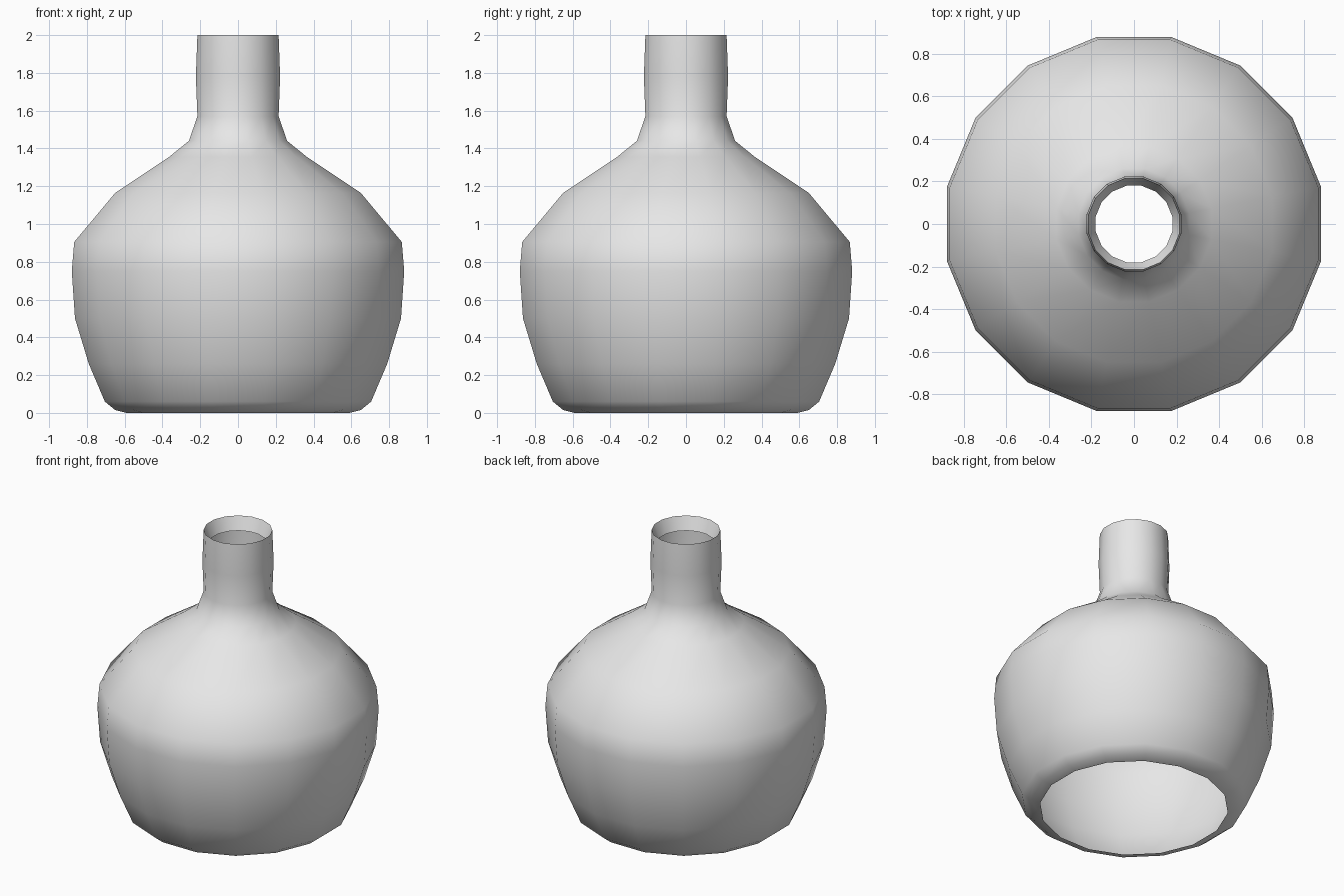
import bpy, bmesh, math

cube = bpy.data.objects.get("Cube")
if cube:
    bpy.data.objects.remove(cube, do_unlink=True)

SIDES = 16
STRETCH = 1 / math.cos(math.pi / SIDES)   # flat-to-flat half width -> corner radius

# Half profile (half width, height): open base, body, shoulder, neck, inner lip
PROFILE = [
    (0.59, 0.0), (0.65, 0.015), (0.705, 0.06), (0.79, 0.26), (0.863, 0.50),
    (0.88, 0.75), (0.867, 0.905), (0.65, 1.165), (0.365, 1.355), (0.26, 1.44),
    (0.215, 1.57), (0.223, 1.78), (0.215, 2.0), (0.18, 1.91),
]

# One glaze colour
glaze = bpy.data.materials.new("light_grey")
glaze.use_nodes = True
colour = (0.8, 0.8, 0.8, 1)
glaze.diffuse_color = colour
glaze.node_tree.nodes["Principled BSDF"].inputs["Base Color"].default_value = colour


def ring(bm, half_width, z):
    r = half_width * STRETCH
    angles = [(i + 0.5) * math.tau / SIDES for i in range(SIDES)]
    return [bm.verts.new((r * math.cos(a), r * math.sin(a), z)) for a in angles]


# Bottle: stacked rings joined by quads
bm = bmesh.new()
rings = [ring(bm, w, z) for w, z in PROFILE]
for low, high in zip(rings, rings[1:]):
    for i in range(SIDES):
        j = (i + 1) % SIDES
        bm.faces.new((low[i], low[j], high[j], high[i]))
mesh = bpy.data.meshes.new("bottle")
bm.to_mesh(mesh)
bm.free()
mesh.materials.append(glaze)
bottle = bpy.data.objects.new("bottle", mesh)
bpy.context.collection.objects.link(bottle)

# Smooth skin with a crisp mouth rim
bpy.ops.object.select_all(action='DESELECT')
bottle.select_set(True)
bpy.context.view_layer.objects.active = bottle
bpy.ops.object.shade_smooth_by_angle(angle=math.radians(70))
